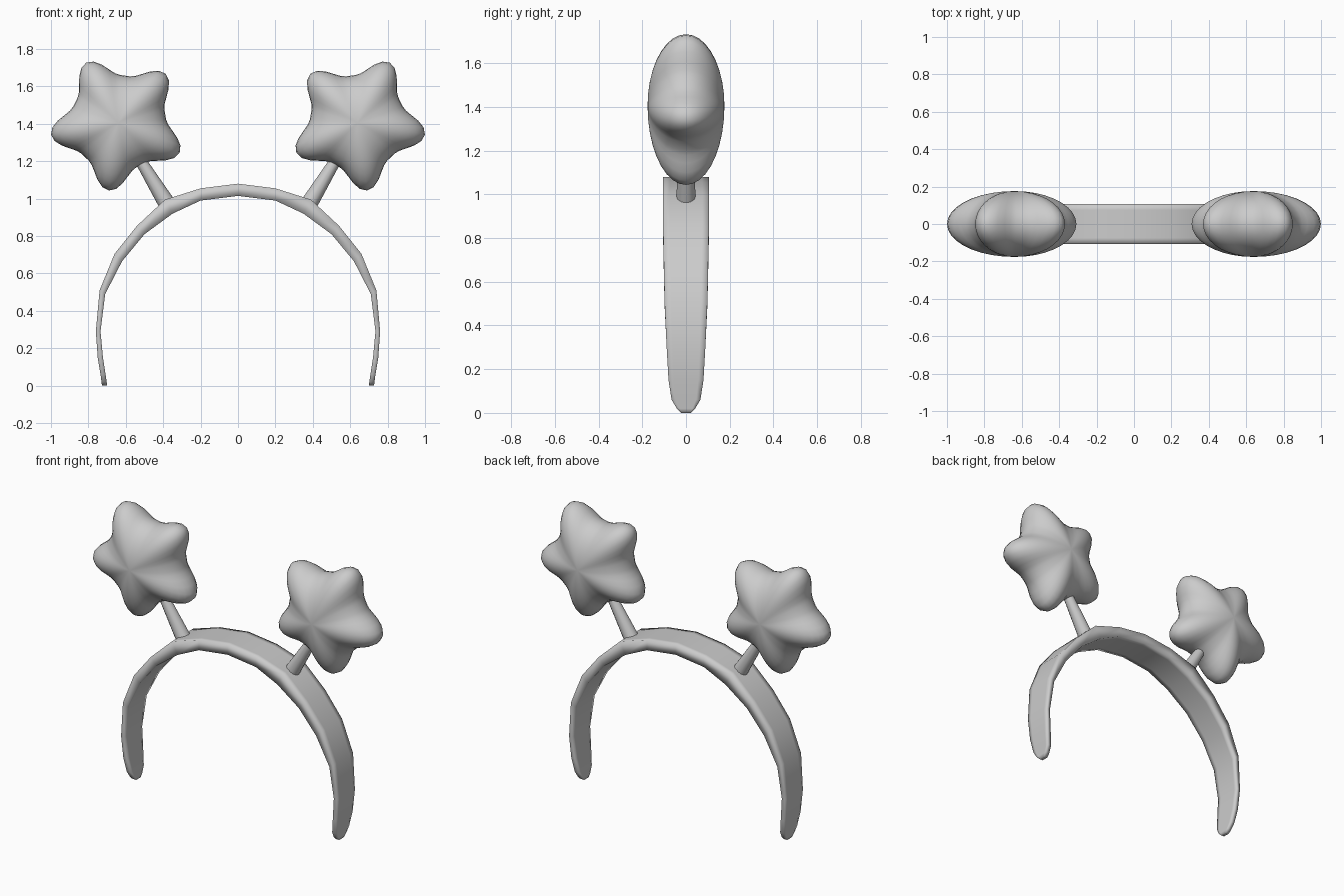
import bpy, bmesh, math
from mathutils import Vector

cube = bpy.data.objects.get("Cube")
if cube:
    bpy.data.objects.remove(cube, do_unlink=True)

grey = bpy.data.materials.new("plain grey")
grey.use_nodes = True
GREY = (0.6, 0.6, 0.6, 1)
grey.diffuse_color = GREY
grey.node_tree.nodes["Principled BSDF"].inputs["Base Color"].default_value = GREY


def add_object(name, bm):
    bmesh.ops.recalc_face_normals(bm, faces=bm.faces)
    for f in bm.faces:
        f.smooth = True
    mesh = bpy.data.meshes.new(name)
    bm.to_mesh(mesh)
    bm.free()
    mesh.materials.append(grey)
    obj = bpy.data.objects.new(name, mesh)
    bpy.context.collection.objects.link(obj)
    return obj


def skin(bm, rings):
    """Bridge closed rings of vertices one after another."""
    for a, b in zip(rings, rings[1:]):
        for i in range(len(a)):
            j = (i + 1) % len(a)
            bm.faces.new((a[i], a[j], b[j], b[i]))


# Headband: outer x, outer z, inner x, inner z, half width
HALF_BAND = [
    (0.20, 1.055, 0.20, 0.99, 0.106), (0.39, 0.995, 0.35, 0.92, 0.106),
    (0.54, 0.855, 0.50, 0.81, 0.105), (0.66, 0.705, 0.62, 0.665, 0.102),
    (0.74, 0.51, 0.71, 0.49, 0.098), (0.76, 0.29, 0.735, 0.29, 0.088),
    (0.75, 0.15, 0.722, 0.15, 0.08), (0.735, 0.06, 0.708, 0.06, 0.066),
    (0.73, 0.02, 0.702, 0.02, 0.042), (0.727, 0.0, 0.70, 0.0, 0.022)]
left = [(-a, b, -c, d, w) for a, b, c, d, w in reversed(HALF_BAND)]
bm = bmesh.new()
rings = []
for ox, oz, ix, iz, w in left + [(0, 1.08, 0, 1.015, 0.106)] + HALF_BAND:
    ring = [(ox, y * w, oz) for y in (-1, -0.7, 0.7, 1)]
    ring += [(ix, y * w, iz) for y in (1, 0.7, -0.7, -1)]
    rings.append([bm.verts.new(p) for p in ring])
skin(bm, rings)
bm.faces.new(rings[0])
bm.faces.new(rings[-1])
add_object("headband", bm)


def puffy_star(name, side):
    """Rounded five-armed cushion, swept from back to front."""
    bm = bmesh.new()
    around, layers = 60, 18
    rings = []
    for k in range(1, layers):
        lat = math.pi * (k / layers - 0.5)
        ring = []
        for i in range(around):
            t = math.tau * i / around
            arm = (0.5 + 0.5 * math.cos(5 * t)) ** 1.6
            r = (0.255 + 0.11 * arm) * math.cos(lat)
            a = t - math.radians(10)
            ring.append(bm.verts.new((side * (0.64 + r * math.cos(a)),
                                      0.176 * math.sin(lat),
                                      1.405 + r * math.sin(a))))
        rings.append(ring)
    skin(bm, rings)
    for ring, y in ((rings[0], -0.176), (rings[-1], 0.176)):
        pole = bm.verts.new((side * 0.64, y, 1.405))
        for i in range(around):
            bm.faces.new((ring[i], ring[(i + 1) % around], pole))
    add_object(name, bm)


def stalk(name, side):
    """Tapered rod from the band into the star."""
    low = Vector((side * 0.377, 0, 0.968))
    high = Vector((side * 0.55, 0, 1.25))
    axis = high - low
    bm = bmesh.new()
    bmesh.ops.create_cone(bm, cap_ends=True, segments=12, radius1=0.046,
                          radius2=0.027, depth=axis.length)
    obj = add_object(name, bm)
    obj.location = (low + high) / 2
    obj.rotation_euler = axis.to_track_quat("Z", "Y").to_euler()
    bpy.context.view_layer.objects.active = obj
    obj.select_set(True)
    bpy.ops.object.shade_smooth_by_angle(angle=math.radians(40))
    obj.select_set(False)


for word, side in (("left", 1), ("right", -1)):
    puffy_star(word + "_star", side)
    stalk(word + "_stalk", side)
